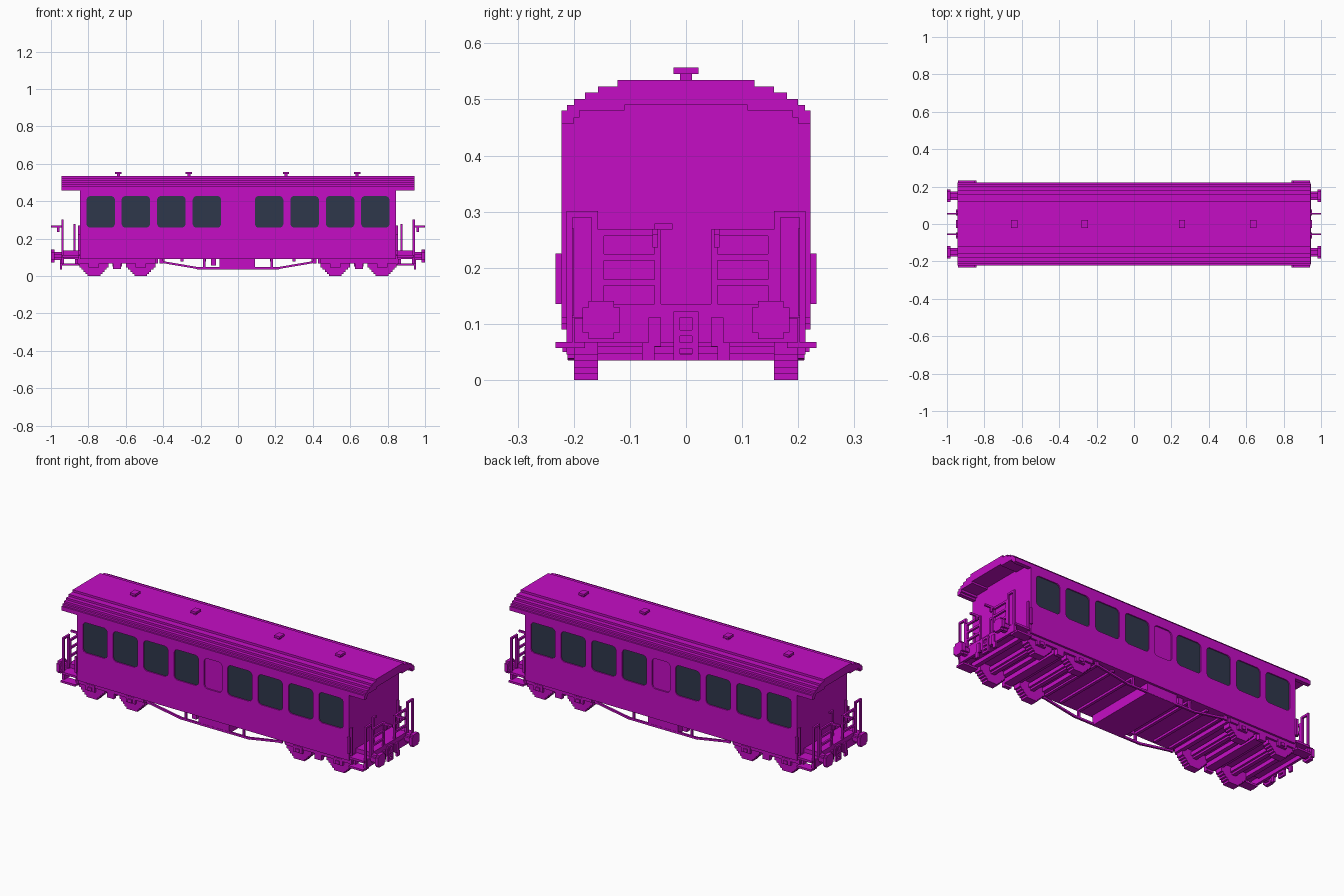
import bpy, bmesh, math

cube = bpy.data.objects.get("Cube")
if cube:
    bpy.data.objects.remove(cube, do_unlink=True)

V = 0.0112          # size of one block step
BOTH = (-1, 1)


def material(name, rgb):
    m = bpy.data.materials.new(name)
    m.use_nodes = True
    m.diffuse_color = (*rgb, 1)
    m.node_tree.nodes["Principled BSDF"].inputs["Base Color"].default_value = (*rgb, 1)
    return m


paint = material("magenta_paint", (0.56, 0.004, 0.56))
glass = material("dark_glass", (0.028, 0.038, 0.07))


def finish(name, bm, mat=paint):
    bmesh.ops.recalc_face_normals(bm, faces=bm.faces)
    me = bpy.data.meshes.new(name)
    bm.to_mesh(me)
    bm.free()
    ob = bpy.data.objects.new(name, me)
    me.materials.append(mat)
    bpy.context.collection.objects.link(ob)
    return ob


def prism(bm, pts, axis, lo, hi):
    """Extrude a 2D outline along x (points are y, z) or y (points are x, z)."""
    def at(a, b, d):
        return (d, a, b) if axis == "x" else (a, d, b)
    lo_v = [bm.verts.new(at(a, b, lo)) for a, b in pts]
    hi_v = [bm.verts.new(at(a, b, hi)) for a, b in pts]
    bm.faces.new(lo_v)
    bm.faces.new(hi_v[::-1])
    n = len(pts)
    for i in range(n):
        j = (i + 1) % n
        bm.faces.new((lo_v[i], lo_v[j], hi_v[j], hi_v[i]))


def box(bm, x, y, z):
    prism(bm, [(x[0], z[0]), (x[1], z[0]), (x[1], z[1]), (x[0], z[1])], "y", *y)


def boxes(name, items, sx=BOTH, sy=BOTH):
    """Boxes given as x, y, z ranges, repeated at each mirrored side."""
    bm = bmesh.new()
    for x, y, z in items:
        for i in sx:
            for j in sy:
                box(bm, sorted(v * i for v in x), sorted(v * j for v in y), z)
    return finish(name, bm)


def disc(bm, axis, a, b, r, lo, hi):
    """Stepped round outline, in whole block steps."""
    rows = round(r / V)
    half = []
    for k in range(rows):
        w = V * round(math.sqrt(r * r - ((k + 0.5) * V) ** 2) / V)
        half += [(max(w, V), k * V), (max(w, V), (k + 1) * V)]
    right = [(w, -h) for w, h in half[::-1]] + half
    clean = [p for i, p in enumerate(right) if i == 0 or p != right[i - 1]]
    pts = clean + [(-w, -h) for w, h in clean]
    prism(bm, [(a + u, b + v) for u, v in pts], axis, lo, hi)


def stairs(steps):
    """Mirror (half width, height) steps into a stepped arch, left to right."""
    half = []
    for i, (w, h) in enumerate(steps):
        half.append((w, h))
        if i + 1 < len(steps):
            half.append((steps[i + 1][0], h))
    return [(-w, h) for w, h in half] + [(w, h) for w, h in half[::-1]]


# Roof shell with stepped edges
under = stairs([(.2, .468), (.19, .48), (.11, .49)])
outer = stairs([(.222, .48), (.212, .49), (.2, .501), (.18, .512), (.157, .523), (.122, .535)])
bm = bmesh.new()
prism(bm, [(-.222, .457)] + outer + [(.222, .457), (.2, .457)] + under[::-1] + [(-.2, .457)],
      "x", -.943, .943)
finish("roof", bm)

# Body following the underside of the roof
bm = bmesh.new()
prism(bm, [(-.222, .09), (-.222, .457), (-.2, .457)] + under
      + [(.2, .457), (.222, .457), (.222, .09)], "x", -.845, .845)
body = finish("body", bm)


def rounded(cx, w):
    z0, z1, c, d = .258, .428, .018, .006
    l, r = cx - w / 2, cx + w / 2
    pts = []
    for x, z, sx, sz in ((l, z0, 1, 1), (r, z0, -1, 1), (r, z1, -1, -1), (l, z1, 1, -1)):
        corner = [(x, z + sz * c), (x + sx * d, z + sz * d), (x + sx * c, z)]
        pts += corner if sx * sz > 0 else corner[::-1]
    return pts


# Window and middle panel recesses with glass plates
centres = [s * x for s in BOTH for x in (.166, .356, .546, .734)]
cut, panes = bmesh.new(), bmesh.new()
for s in BOTH:
    for cx in centres:
        prism(cut, rounded(cx, .152), "y", *sorted((s * .214, s * .25)))
        prism(panes, rounded(cx, .152), "y", *sorted((s * .212, s * .216)))
    prism(cut, rounded(0, .112), "y", *sorted((s * .214, s * .25)))
cutter = finish("recess_cutter", cut)
cutter.hide_render = True
finish("window_panes", panes, glass)
mod = body.modifiers.new("recesses", "BOOLEAN")
mod.operation, mod.solver, mod.object = "DIFFERENCE", "EXACT", cutter
bpy.context.view_layer.objects.active = body
bpy.ops.object.modifier_apply(modifier=mod.name)
bpy.data.objects.remove(cutter, do_unlink=True)

# Roof vents
for i, x in enumerate((-.64, -.263, .257, .637)):
    boxes(f"roof_vent_{i + 1}", [
        ((x - .008, x + .008), (-.011, .011), (.53, .546)),
        ((x - .017, x + .017), (-.022, .022), (.545, .557))], (1,), (1,))

# End platforms, steps and grab rails
boxes("end_platform", [((.84, .943), (-.157, .157), (.09, .135)),
                       ((.93, .945), (-.2, .2), (.067, .11))], sy=(1,))
boxes("entry_steps", [((.85, .94), (.157, .222), (.1, .112)),
                      ((.85, .94), (.18, .233), (.057, .068)),
                      ((.845, .856), (.2, .213), (.057, .11)),
                      ((.93, .942), (.2, .213), (.057, .11))])
boxes("body_grab_rail", [((.842, .855), (.222, .233), (.135, .225)),
                         ((.845, .856), (.2, .211), (.115, .27))])
boxes("end_hand_loop", [((.934, .945), (.157, .168), (.067, .3)),
                        ((.934, .945), (.202, .213), (.067, .3)),
                        ((.934, .945), (.157, .213), (.29, .301))])
rails = [((.934, .945), (.045, .157), (z, z + V)) for z in (.168, .213, .257)]
boxes("end_gate", rails + [((.934, .945), (.045, .056), (.13, .268)),
                           ((.934, .945), (.146, .157), (.13, .268))])
boxes("gate_arm", [((.94, 1.0), (.05, .06), (.258, .269)),
                   ((.955, .967), (.05, .06), (.236, .258))])
boxes("brake_handle", [((.87, .88), (-.056, -.045), (.13, .279)),
                       ((.87, .88), (-.056, -.024), (.268, .279))], sy=(1,))

# Buffers
bm = bmesh.new()
for i in BOTH:
    for j in BOTH:
        disc(bm, "x", j * .151, .107, .036, *sorted((i * .98, i * 1.0)))
        disc(bm, "x", j * .151, .107, .021, *sorted((i * .94, i * .982)))
finish("buffers", bm)

# Coupling links and hoses
links = [((.94, .952), (-.022, .022), (z, z + V)) for z in (.035, .056, .078, .111)]
links += [((.94, .952), y, (.035, .122)) for y in ((-.022, -.011), (.011, .022))]
boxes("coupling", links, sy=(1,))
boxes("hoses", [((.94, .952), (.045, .067), (.06, .111)),
                ((.94, .952), (.056, .078), (.035, .067))])

# Wheelsets
bm = bmesh.new()
for i in BOTH:
    for x in (.52, .77):
        for j in BOTH:
            disc(bm, "y", i * x, .0785, .0785, *sorted((j * .157, j * .2)))
        disc(bm, "y", i * x, .07, .0224, -.16, .16)
finish("wheelsets", bm)

# Bogie frames with axle boxes and cross beams
frame = [((.44, .86), (.2, .211), (.068, .091))]
for x in (.52, .77):
    frame += [((x - .028, x + .028), (.2, .213), (.045, .08)),
              ((x - .012, x + .012), (.21, .22), (.05, .068))]
frame += [((.625, .667), (.19, .211), (.038, .08))]
boxes("bogie_frames", frame)
beams = [((x - .012, x + .012), (-.2, .2), (.068, .092)) for x in (.44, .6, .69, .86)]
boxes("bogie_cross_beams", beams + [((.62, .67), (-.19, .19), (.05, .092))], sy=(1,))

# Middle equipment box and floor beams
boxes("equipment_box", [((-.098, .09), (-.21, .21), (.035, .092))], (1,), (1,))
boxes("floor_beams", [((x - .008, x + .008), (-.2, .2), (.078, .092))
                      for x in (.18, .3, .4)], sy=(1,))
boxes("small_tank", [((-.145, -.118), (.17, .2), (.055, .092))], (1,))

# Truss rods under the body
bm = bmesh.new()
for j in BOTH:
    y = sorted((j * .2, j * .211))
    box(bm, (-.22, .22), y, (.036, .047))
    for i in BOTH:
        prism(bm, [(i * .21, .036), (i * .41, .07), (i * .41, .081), (i * .21, .047)], "y", *y)
        box(bm, sorted((i * .175, i * .186)), y, (.04, .092))
        box(bm, sorted((i * .4, i * .42)), y, (.068, .092))
finish("truss_rods", bm)
